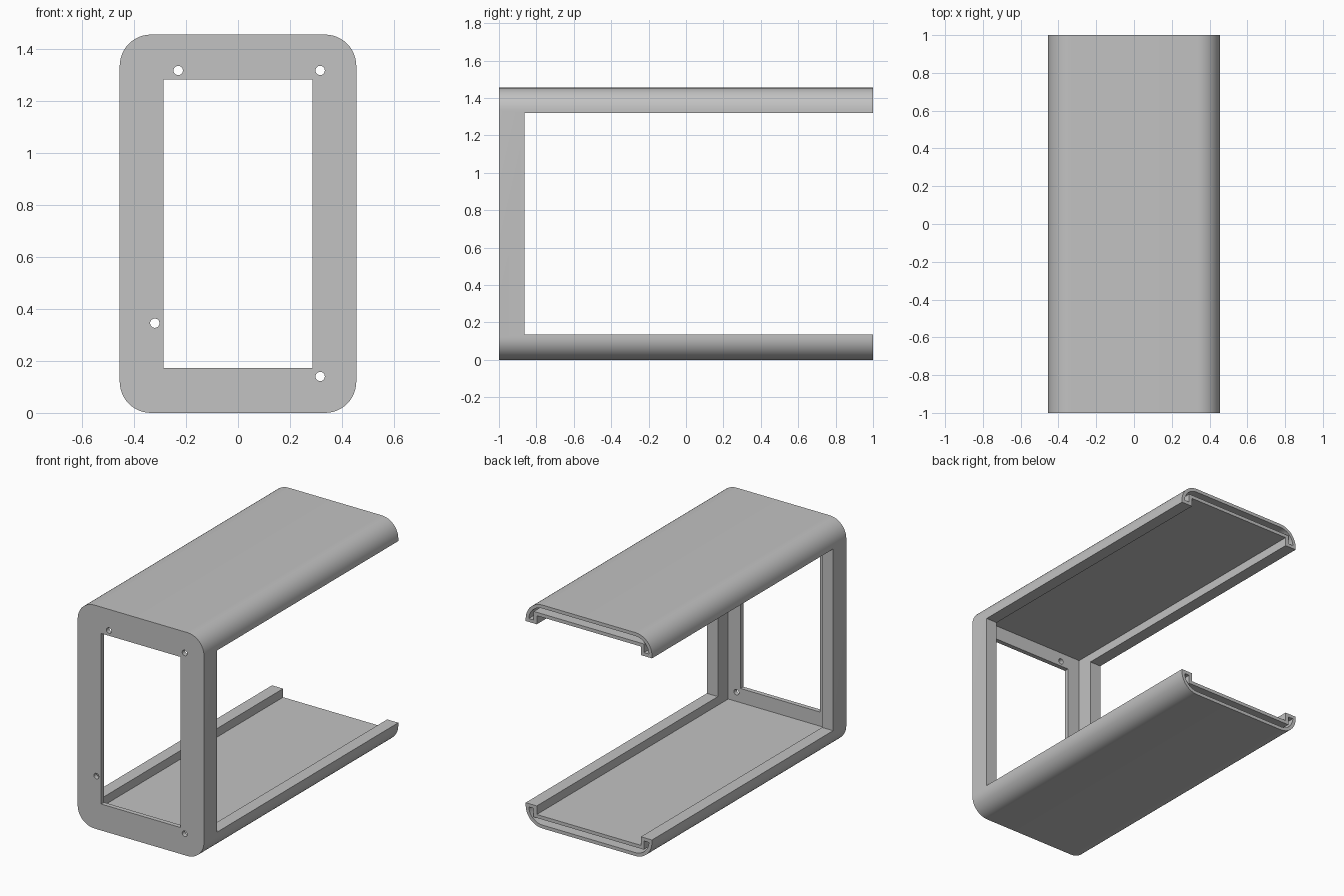
import bpy, bmesh, math

cube = bpy.data.objects.get("Cube")
if cube:
    bpy.data.objects.remove(cube, do_unlink=True)

HALF_W, HEIGHT = 0.455, 1.455
MID = HEIGHT / 2
FRONT, BACK = -1.0, 1.0
RADIUS = 0.12       # outer corner radius
WALL = 0.08         # full double wall
SKIN = 0.022        # single skin of the hollow wall
PANEL = 0.03        # front panel thickness
LIP = 0.136         # height of the rails and depth of the front flange

grey = bpy.data.materials.new("plain grey")
grey.use_nodes = True
colour = (0.54, 0.54, 0.54, 1)
grey.diffuse_color = colour
grey.node_tree.nodes["Principled BSDF"].inputs["Base Color"].default_value = colour


def prism(name, inset, y0, y1, radius=0.0):
    """Rectangle (rounded if radius > 0), inset from the outer outline, extruded along y."""
    a, b = HALF_W - inset, MID - inset
    steps = 12 if radius > 0 else 0
    points = []
    for i, (sx, sz) in enumerate([(1, 1), (-1, 1), (-1, -1), (1, -1)]):
        for k in range(steps + 1):
            t = math.pi / 2 * (i + (k / steps if steps else 0))
            points.append((sx * (a - radius) + radius * math.cos(t),
                           MID + sz * (b - radius) + radius * math.sin(t)))
    return extrude(name, points, y0, y1)


def extrude(name, points, y0, y1):
    bm = bmesh.new()
    face = bm.faces.new([bm.verts.new((x, y0, z)) for x, z in points])
    new = bmesh.ops.extrude_face_region(bm, geom=[face])["geom"]
    bmesh.ops.translate(bm, vec=(0, y1 - y0, 0),
                        verts=[v for v in new if isinstance(v, bmesh.types.BMVert)])
    bmesh.ops.recalc_face_normals(bm, faces=bm.faces)
    mesh = bpy.data.meshes.new(name)
    bm.to_mesh(mesh)
    bm.free()
    mesh.materials.append(grey)
    obj = bpy.data.objects.new(name, mesh)
    bpy.context.collection.objects.link(obj)
    return obj


def block(name, x, z0, z1, y0, y1):
    return extrude(name, [(-x, z0), (x, z0), (x, z1), (-x, z1)], y0, y1)


def cut(target, cutter):
    mod = target.modifiers.new("cut", 'BOOLEAN')
    mod.operation, mod.solver, mod.object = 'DIFFERENCE', 'EXACT', cutter
    bpy.context.view_layer.objects.active = target
    bpy.ops.object.modifier_apply(modifier=mod.name)
    bpy.data.objects.remove(cutter, do_unlink=True)


# Sleeve with rounded corners, front panel left in place
housing = prism("housing", 0, FRONT, BACK, RADIUS)
cut(housing, prism("interior_cutter", WALL, FRONT + PANEL, BACK + 0.2))

# Hollow between the outer and inner skins, closed at the rails
cavity = prism("cavity_cutter", SKIN, FRONT + PANEL, BACK + 0.1, RADIUS - SKIN)
cut(cavity, prism("cavity_core", WALL - SKIN, FRONT - 0.1, BACK + 0.3))
cut(cavity, block("cavity_middle", 1, LIP - SKIN, HEIGHT - LIP + SKIN,
                  FRONT - 0.1, BACK + 0.3))
cut(housing, cavity)

# Open sides behind the front flange
cut(housing, block("side_cutter", 1, LIP, HEIGHT - LIP, FRONT + LIP, BACK + 0.3))

# Window in the front panel
cut(housing, block("window_cutter", 0.286, 0.172, 1.283, FRONT - 0.1, FRONT + 0.1))

# Screw holes
for hx, hz in [(-0.23, 1.317), (0.316, 1.317), (-0.32, 0.345), (0.316, 0.14)]:
    ring = [(hx + 0.018 * math.cos(i * math.tau / 24),
             hz + 0.018 * math.sin(i * math.tau / 24)) for i in range(24)]
    cut(housing, extrude("hole_cutter", ring, FRONT - 0.1, FRONT + 0.06))

bpy.ops.object.select_all(action='DESELECT')
housing.select_set(True)
bpy.context.view_layer.objects.active = housing
bpy.ops.object.shade_smooth_by_angle(angle=math.radians(30))
